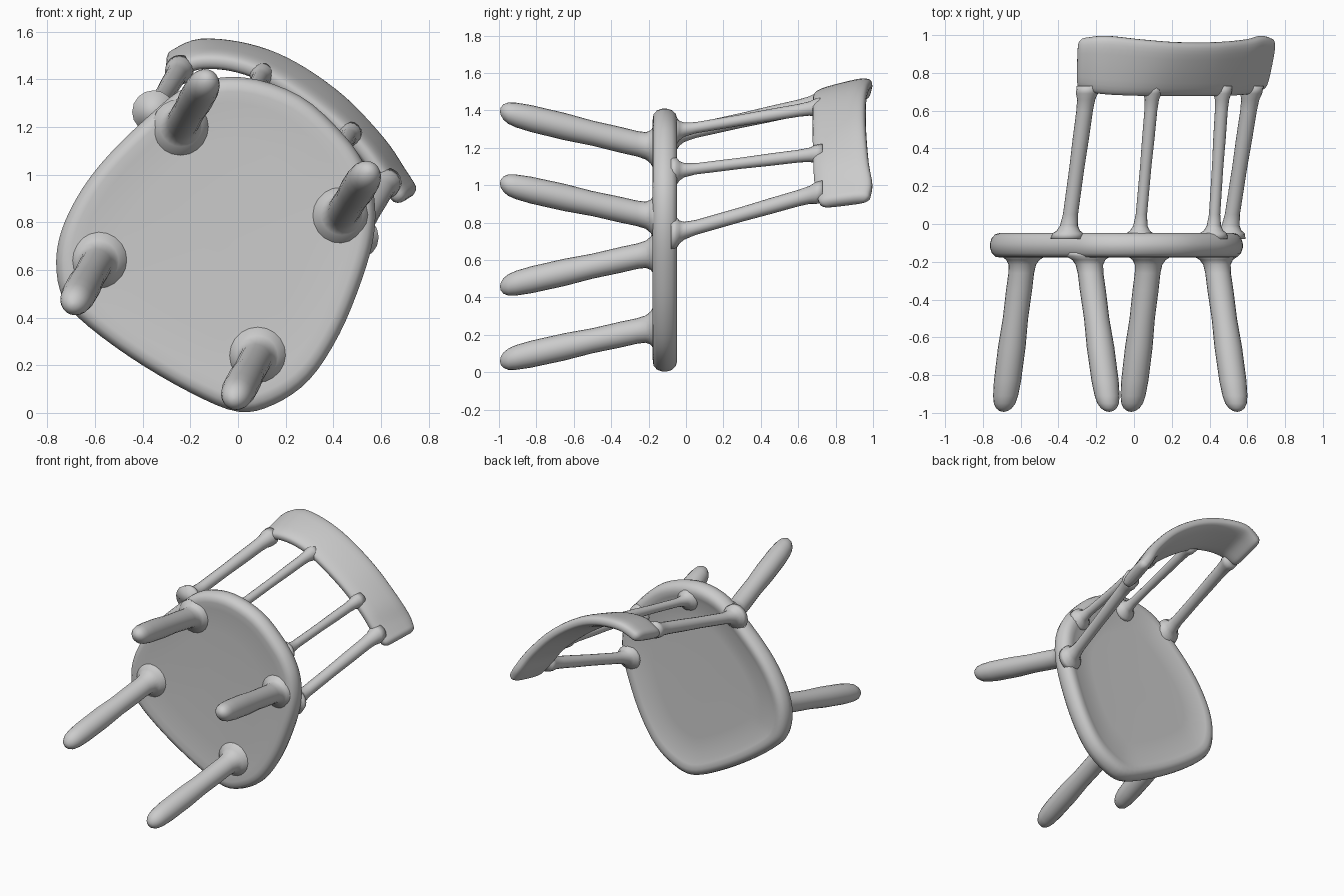
import bpy, bmesh, math
from mathutils import Vector

if "Cube" in bpy.data.objects:
    bpy.data.objects.remove(bpy.data.objects["Cube"])

grey = bpy.data.materials.new("warm_grey")
grey.diffuse_color = (0.6, 0.6, 0.6, 1)
grey.use_nodes = True
grey.node_tree.nodes["Principled BSDF"].inputs["Base Color"].default_value = grey.diffuse_color


def spline(pts, steps, closed=False):
    """Catmull-Rom curve through tuples of any length."""
    n, out = len(pts), []
    pick = (lambda i: pts[i % n]) if closed else (lambda i: pts[max(0, min(n - 1, i))])
    for i in range(n if closed else n - 1):
        quad = [pick(i + k) for k in (-1, 0, 1, 2)]
        for s in range(steps):
            t = s / steps
            out.append(tuple(0.5 * (2 * b + (c - a) * t + (2 * a - 5 * b + 4 * c - d) * t * t
                                    + (3 * b - a - 3 * c + d) * t ** 3)
                             for a, b, c, d in zip(*quad)))
    if not closed:
        out.append(tuple(pts[-1]))
    return out


def loft(name, rings):
    """Skin a list of equal rings and cap both ends."""
    bm = bmesh.new()
    loops = [[bm.verts.new(p) for p in ring] for ring in rings]
    n = len(loops[0])
    for a, b in zip(loops, loops[1:]):
        for i in range(n):
            bm.faces.new((a[i], a[(i + 1) % n], b[(i + 1) % n], b[i]))
    bm.faces.new(loops[0][::-1])
    bm.faces.new(loops[-1])
    bmesh.ops.recalc_face_normals(bm, faces=bm.faces)
    for f in bm.faces:
        f.smooth = True
    me = bpy.data.meshes.new(name)
    bm.to_mesh(me)
    bm.free()
    me.materials.append(grey)
    ob = bpy.data.objects.new(name, me)
    bpy.context.collection.objects.link(ob)
    return ob


def rod(name, start, end, profile, sides=20):
    """Turned rod running along y; profile holds (y, radius)."""
    a, b = Vector(start), Vector(end)
    rings = []
    for y, r in profile:
        c = a.lerp(b, (y - a.y) / (b.y - a.y))
        rings.append([(c.x + r * math.cos(k * math.tau / sides), y,
                       c.z + r * math.sin(k * math.tau / sides)) for k in range(sides)])
    return loft(name, rings)


# Seat: rounded shield outline, soft rim, slightly dished sitting face
outline = [(0, .005), (.15, .035), (.30, .14), (.425, .33), (.52, .56), (.57, .745),
           (.572, .90), (.535, 1.03), (.445, 1.165), (.26, 1.33), (.02, 1.408), (-.2, 1.375),
           (-.37, 1.25), (-.58, 1.04), (-.705, .85), (-.76, .68), (-.747, .515),
           (-.67, .40), (-.455, .235), (-.2, .085)]
edge = spline(outline, 4, closed=True)
cx, cz = -.08, .73
seat_steps = [(.05, -.165), (.6, -.166), (.84, -.172), (.91, -.178), (.955, -.174), (.985, -.155),
              (1, -.125), (1, -.105), (.987, -.075), (.96, -.055), (.92, -.047),
              (.87, -.053), (.82, -.066), (.6, -.07), (.05, -.07)]
loft("seat", [[(cx + (x - cx) * s, y, cz + (z - cz) * s) for x, z in edge]
              for s, y in seat_steps])

# Legs: splayed, rounded feet, flared where they meet the seat
leg_profile = [(-.994, .004), (-.99, .022), (-.975, .042), (-.95, .057), (-.91, .066), (-.83, .072),
               (-.65, .073), (-.5, .067), (-.35, .069), (-.26, .068), (-.215, .073),
               (-.19, .088), (-.17, .118), (-.15, .12)]
legs = {"back_left_leg": ((-.137, 1.385), (-.245, 1.195)),
        "back_right_leg": ((.54, 1.0), (.43, .825)),
        "front_left_leg": ((-.685, .467), (-.583, .645)),
        "front_right_leg": ((-.01, .07), (.085, .245))}
for name, ((fx, fz), (tx, tz)) in legs.items():
    rod(name, (fx, -.95, fz), (tx, -.15, tz), leg_profile)

# Back posts and spindles: thin rods with flared ends
def post_profile(r):
    return [(-.08, r + .05), (-.05, r + .042), (-.035, r + .022), (-.01, r + .008), (.05, r),
            (.3, r), (.45, r + .003), (.6, r + .004), (.66, r + .008), (.69, r + .018), (.73, r + .02)]

posts = {"left_post": ((-.35, 1.27), (-.245, 1.44), .04),
         "left_spindle": ((.03, 1.29), (.1, 1.42), .03),
         "right_spindle": ((.42, 1.075), (.47, 1.17), .03),
         "right_post": ((.505, .745), (.625, .965), .04)}
for name, ((bx, bz), (tx, tz), r) in posts.items():
    rod(name, (bx, -.05, bz), (tx, .72, tz), post_profile(r), 16)

# Backrest: curved leaning rail; each station is bottom x, y, z then top x, y, z
stations = [(-.268, .71, 1.425, -.262, .985, 1.50), (-.17, .69, 1.465, -.15, .995, 1.545),
            (-.03, .682, 1.46, .05, .975, 1.522), (.12, .68, 1.405, .24, .96, 1.447),
            (.32, .68, 1.275, .44, .96, 1.305), (.50, .682, 1.12, .60, .975, 1.13),
            (.60, .69, .99, .68, .995, 1.01), (.665, .71, .91, .72, .985, .945)]
path = spline(stations, 5)
lows, highs = [Vector(p[:3]) for p in path], [Vector(p[3:]) for p in path]


def section(low, high, along, size):
    mid, half = (low + high) / 2, (high - low) / 2
    normal = half.cross(along).normalized()
    ring = []
    for k in range(28):
        c, s = math.cos(k * math.tau / 28), math.sin(k * math.tau / 28)
        v = math.copysign(abs(c) ** .55, c) * (1 - (1 - size) * .35)
        w = math.copysign(abs(s) ** .7, s) * .042 * size
        ring.append(mid + half * v + normal * w)
    return ring


rings, last = [], len(path) - 1
for i in range(last + 1):
    j, k = max(i - 1, 0), min(i + 1, last)
    along = (lows[k] + highs[k] - lows[j] - highs[j]).normalized()
    rings.append(section(lows[i], highs[i], along, 1))
    if i in (0, last):  # rounded ends
        out = -along if i == 0 else along
        caps = [section(lows[i] + out * .035 * math.sin(a), highs[i] + out * .035 * math.sin(a),
                        along, math.cos(a)) for a in (.4, .8, 1.15, 1.45)]
        rings = caps[::-1] + rings if i == 0 else rings + caps
loft("backrest", rings)
